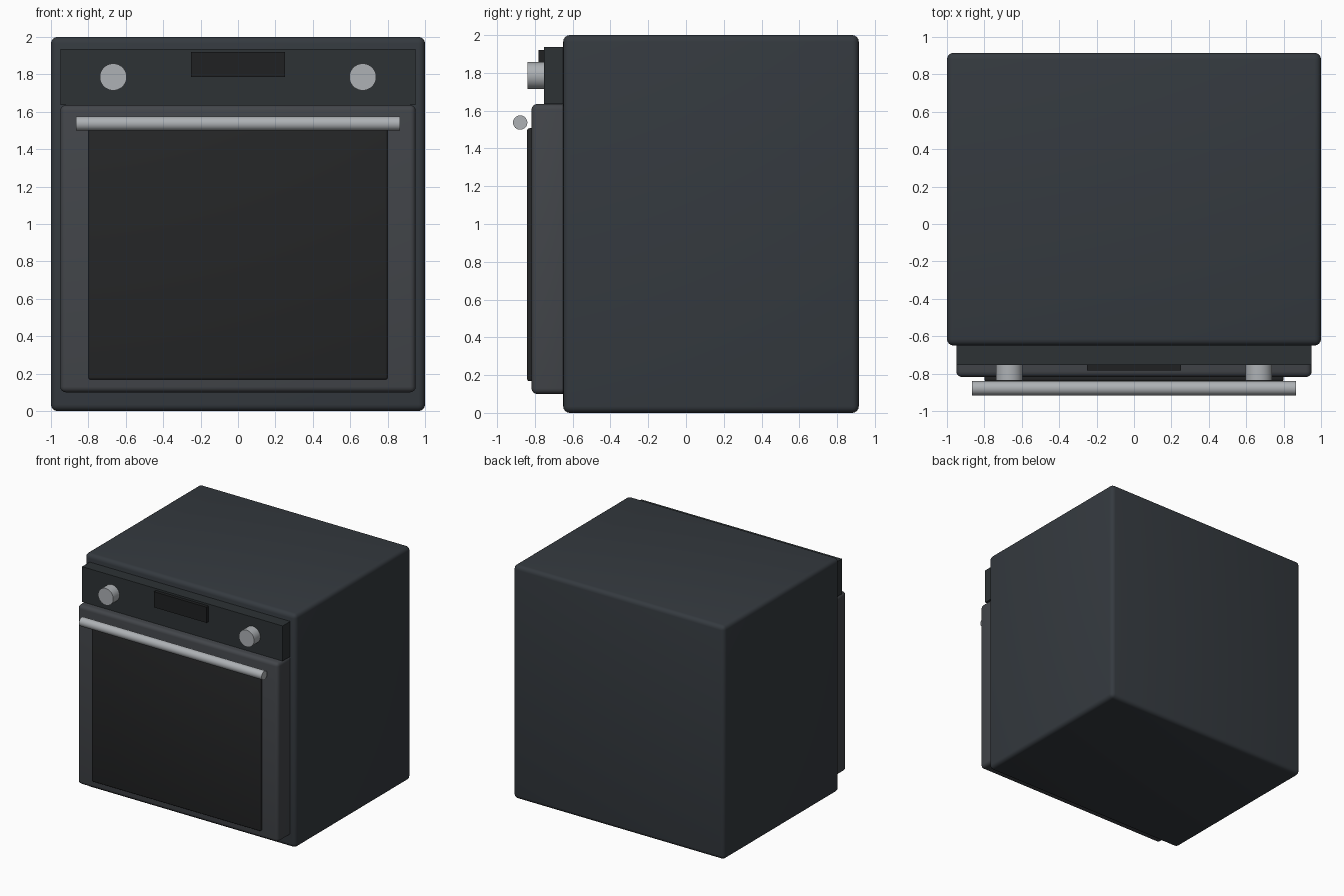
import bpy
from math import radians

if "Cube" in bpy.data.objects:
    bpy.data.objects.remove(bpy.data.objects["Cube"])


def material(name, rgb):
    mat = bpy.data.materials.new(name)
    mat.diffuse_color = (*rgb, 1)
    mat.use_nodes = True
    mat.node_tree.nodes["Principled BSDF"].inputs["Base Color"].default_value = mat.diffuse_color
    return mat


BODY = material("body_charcoal", (0.035, 0.042, 0.050))
DOOR = material("door_grey", (0.055, 0.060, 0.068))
PANEL = material("panel_dark", (0.026, 0.032, 0.035))
GLASS = material("glass_black", (0.018, 0.019, 0.020))
DISPLAY = material("display_black", (0.014, 0.015, 0.016))
METAL = material("brushed_metal", (0.42, 0.44, 0.46))


def box(name, half_x, y, z, mat, bevel=0.0, segments=4):
    """Box centred on x = 0, spanning the y and z ranges."""
    bpy.ops.mesh.primitive_cube_add(
        size=1, location=(0, (y[0] + y[1]) / 2, (z[0] + z[1]) / 2))
    ob = bpy.context.object
    ob.name = name
    ob.scale = (2 * half_x, y[1] - y[0], z[1] - z[0])
    bpy.ops.object.transform_apply(location=False, rotation=False, scale=True)
    ob.data.materials.append(mat)
    if bevel:
        mod = ob.modifiers.new("rounded_edges", 'BEVEL')
        mod.width = bevel
        mod.segments = segments
        bpy.ops.object.modifier_apply(modifier=mod.name)
        bpy.ops.object.shade_smooth_by_angle(angle=radians(35))
    return ob


def rod(name, radius, length, location, rotation, mat):
    bpy.ops.mesh.primitive_cylinder_add(
        vertices=32, radius=radius, depth=length,
        location=location, rotation=rotation)
    ob = bpy.context.object
    ob.name = name
    ob.data.materials.append(mat)
    bpy.ops.object.shade_smooth_by_angle(angle=radians(35))
    return ob


# Oven housing
box("oven_body", 1.0, (-0.65, 0.915), (0, 2.0), BODY, bevel=0.035)

# Control panel strip with raised display
box("control_panel", 0.95, (-0.753, -0.60), (1.635, 1.936), PANEL)
box("display", 0.25, (-0.782, -0.74), (1.786, 1.92), DISPLAY)

# Door and its glass pane
box("door", 0.95, (-0.818, -0.60), (0.10, 1.635), DOOR, bevel=0.03)
box("door_glass", 0.80, (-0.841, -0.79), (0.168, 1.507), GLASS, bevel=0.012, segments=3)

# Handle bar across the door
rod("door_handle", 0.038, 1.73, (0, -0.878, 1.537), (0, radians(90), 0), METAL)

# Pair of control knobs
for side, name in ((-1, "knob_left"), (1, "knob_right")):
    rod(name, 0.072, 0.10, (side * 0.667, -0.788, 1.786), (radians(90), 0, 0), METAL)
